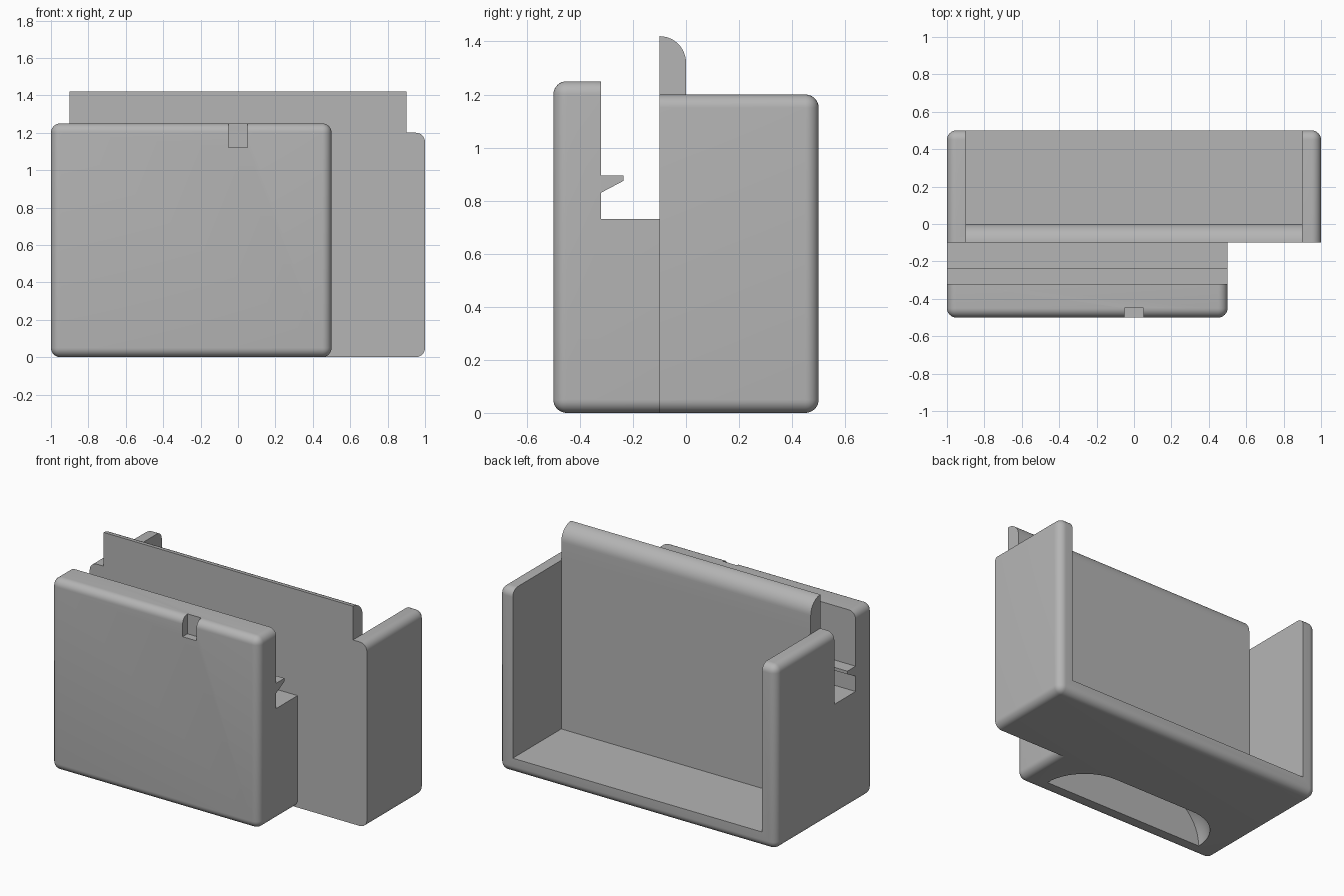
import bpy, bmesh
from mathutils import Matrix, Vector

cube = bpy.data.objects.get("Cube")
if cube:
    bpy.data.objects.remove(cube, do_unlink=True)

# One plain grey plastic for everything
grey = bpy.data.materials.new("plain_grey")
grey.use_nodes = True
tone = (0.46, 0.46, 0.46, 1)
grey.diffuse_color = tone
grey.node_tree.nodes["Principled BSDF"].inputs["Base Color"].default_value = tone

SEAM = -0.1          # plane where the front panel meets the tray
ROUND = 0.05         # outer edge radius


def finish(name, bm):
    bmesh.ops.recalc_face_normals(bm, faces=bm.faces)
    mesh = bpy.data.meshes.new(name)
    bm.to_mesh(mesh)
    bm.free()
    mesh.materials.append(grey)
    obj = bpy.data.objects.new(name, mesh)
    bpy.context.collection.objects.link(obj)
    return obj


def block(name, low, high, rounded=False):
    """Box between two corners; rounding spares the edges on the seam plane."""
    low, high = Vector(low), Vector(high)
    bm = bmesh.new()
    bmesh.ops.create_cube(bm, size=1)
    for v in bm.verts:
        v.co = (low + high) / 2 + v.co * (high - low)
    if rounded:
        edges = [e for e in bm.edges
                 if any(abs(v.co.y - SEAM) > 0.001 for v in e.verts)]
        bmesh.ops.bevel(bm, geom=edges, offset=ROUND, segments=8,
                        profile=0.5, affect='EDGES')
    return finish(name, bm)


def extrude_x(name, outline, x0, x1):
    """Prism along x from a (y, z) outline."""
    bm = bmesh.new()
    face = bm.faces.new([bm.verts.new((x0, y, z)) for y, z in outline])
    new = bmesh.ops.extrude_face_region(bm, geom=[face])["geom"]
    bmesh.ops.translate(bm, vec=(x1 - x0, 0, 0),
                        verts=[g for g in new if isinstance(g, bmesh.types.BMVert)])
    return finish(name, bm)


def scoop(name, centres, radius):
    """Half capsule, flat towards the front, as the hull of two half balls."""
    bm = bmesh.new()
    for c in centres:
        bmesh.ops.create_uvsphere(bm, u_segments=48, v_segments=24, radius=radius,
                                  matrix=Matrix.Translation(c))
    bmesh.ops.delete(bm, geom=[v for v in bm.verts if v.co.y < centres[0][1] - 0.001],
                     context='VERTS')
    bmesh.ops.delete(bm, geom=bm.edges[:] + bm.faces[:], context='EDGES_FACES')
    bmesh.ops.convex_hull(bm, input=bm.verts[:])
    bmesh.ops.delete(bm, geom=[v for v in bm.verts if not v.link_faces], context='VERTS')
    return finish(name, bm)


def activate(obj):
    bpy.ops.object.select_all(action='DESELECT')
    obj.select_set(True)
    bpy.context.view_layer.objects.active = obj


def cut(obj, cutter):
    mod = obj.modifiers.new("cut", 'BOOLEAN')
    mod.operation = 'DIFFERENCE'
    mod.solver = 'EXACT'
    mod.object = cutter
    activate(obj)
    bpy.ops.object.modifier_apply(modifier=mod.name)
    bpy.data.objects.remove(cutter, do_unlink=True)


# Rear tray, open at the top and back
tray = block("rear_tray", (-1, SEAM, 0), (1, 0.5, 1.2), rounded=True)
cut(tray, block("tray_opening", (-0.9, 0, 0.1), (0.9, 0.8, 1.5)))

# Raised lip on the tray's dividing wall, with a quarter-round rear edge
arc = [Matrix.Rotation(i * 1.5707963 / 12, 2) @ Vector((0.1, 0)) for i in range(13)]
lip = extrude_x("wall_lip", [(SEAM, 1.2), (0, 1.2)]
                + [(SEAM + p.x, 1.32 + p.y) for p in arc], -0.9, 0.9)

# Front panel with the gap behind it, the top notch and the finger scoop below
panel = block("front_panel", (-1, -0.5, 0), (0.5, SEAM, 1.25), rounded=True)
cut(panel, block("clip_gap", (-1.2, -0.32, 0.73), (0.7, 0.1, 1.5)))
cut(panel, block("notch_cut", (-0.05, -0.6, 1.12), (0.05, -0.45, 1.5)))
cut(panel, scoop("scoop_cut", [(-0.55, -0.4, 0), (0.05, -0.4, 0)], 0.29))

# Barbed ridge inside the gap
ridge = extrude_x("clip_ridge", [(-0.32, 0.83), (-0.235, 0.875),
                                 (-0.235, 0.895), (-0.32, 0.895)], -1, 0.5)

for part in (tray, lip, panel, ridge):
    activate(part)
    bpy.ops.object.shade_smooth_by_angle(angle=0.6)
